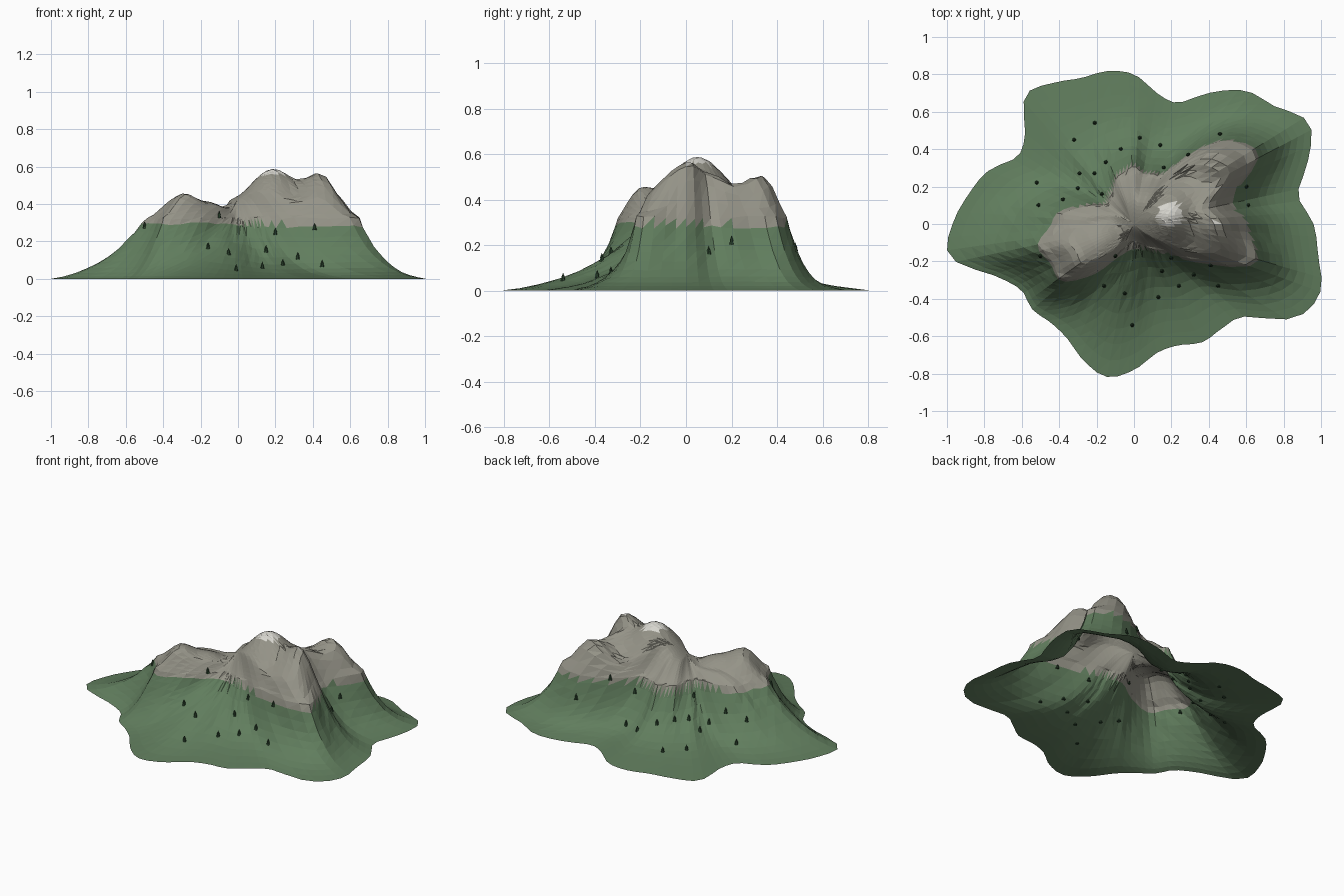
import bpy
import bmesh
import random
from math import atan2, cos, exp, hypot, pi, sin, tau
from mathutils import Matrix, Vector

random.seed(4)
cube = bpy.data.objects.get("Cube")
if cube:
    bpy.data.objects.remove(cube, do_unlink=True)


def make_material(name, color):
    mat = bpy.data.materials.new(name)
    mat.use_nodes = True
    mat.diffuse_color = (*color, 1)
    bsdf = mat.node_tree.nodes["Principled BSDF"]
    bsdf.inputs["Base Color"].default_value = (*color, 1)
    bsdf.inputs["Roughness"].default_value = 0.9
    return mat


grass = make_material("grass green", (0.118, 0.205, 0.11))
rock = make_material("grey rock", (0.30, 0.293, 0.245))
snow = make_material("pale snow", (0.68, 0.67, 0.62))
needles = make_material("dark pine green", (0.025, 0.06, 0.028))

# Radii in hundredths, one for every ten degrees counter-clockwise from +x:
# the outer edge of the land, and the line where grass gives way to rock
EDGE = [96, 89, 99, 108, 98, 93, 81, 69, 71, 80, 83, 83,
        87, 90, 76, 72, 83, 90, 97, 100, 80, 70, 71, 69,
        71, 78, 83, 78, 70, 69, 73, 73, 77, 100, 106, 100]
ROCK = [60, 52, 59, 74, 70, 50, 31, 28, 28, 30, 29, 26,
        22, 19, 18, 20, 28, 37, 41, 49, 49, 49, 46, 35,
        20, 14, 10, 10, 10, 12, 14, 18, 23, 39, 63, 65]
# Steepness of the grassy flank in hundredths, every thirty degrees
STEEPNESS = [285, 280, 380, 480, 480, 350,
             220, 180, 170, 240, 340, 300]
ROCK_LINE = 0.322

# Summits and shoulders: x, y, rise above the rock line, spread
SUMMITS = [(0.19, 0.05, 0.265, 0.14), (0.45, 0.03, 0.248, 0.15),
           (0.45, 0.33, 0.185, 0.125), (0.33, 0.17, 0.13, 0.09),
           (-0.31, -0.18, 0.14, 0.12), (-0.17, -0.09, 0.09, 0.10),
           (0.02, 0.13, 0.11, 0.13)]


def around(values, angle):
    """Smooth closed interpolation of values by angle."""
    pos = (angle % tau) / tau * len(values)
    i, f = int(pos), pos % 1
    a, b, c, d = (values[(i + k) % len(values)] / 100 for k in (-1, 0, 1, 2))
    return b + f / 2 * (c - a + f * (2*a - 5*b + 4*c - d + f * (3*(b - c) + d - a)))


def rock_radius(angle):
    return around(ROCK, angle) * (1 + 0.025 * sin(angle * 17))


def height(x, y):
    angle, r = atan2(y, x), hypot(x, y)
    inner, outer = rock_radius(angle), around(EDGE, angle)
    if r >= inner:  # concave grassy flank with a gently sloping foot
        left = 1 - min(1, (r - inner) / (outer - inner))
        return ROCK_LINE * (0.8 * left ** around(STEEPNESS, angle) + 0.2 * left)
    total = sum((h * exp(-((x - px) ** 2 + (y - py) ** 2) / (2 * s * s))) ** 4
                for px, py, h, s in SUMMITS)
    width = min(1, 0.17 / inner)
    rise = sin(pi / 2 * min(1, (1 - r / inner) / width))
    return ROCK_LINE + rise * max(0.05, total ** 0.25)


def finish(bm, name, materials):
    mesh = bpy.data.meshes.new(name)
    bm.to_mesh(mesh)
    bm.free()
    for mat in materials:
        mesh.materials.append(mat)
    obj = bpy.data.objects.new(name, mesh)
    bpy.context.collection.objects.link(obj)


# Mountain: an open sheet of faceted rings around the centre
SEGMENTS, INNER, OUTER = 90, 14, 10
bm = bmesh.new()
centre = bm.verts.new((0, 0, height(0, 0)))
rings = []
for k in range(1, INNER + OUTER + 1):
    ring = []
    for s in range(SEGMENTS):
        angle = tau * s / SEGMENTS
        inner, outer = rock_radius(angle), around(EDGE, angle)
        if k <= INNER:
            r = inner * k / INNER
        else:  # rings crowd towards the steep upper flank
            r = inner + (outer - inner) * ((k - INNER) / OUTER) ** 1.25
        x, y = r * cos(angle), r * sin(angle)
        z = height(x, y)
        if INNER <= k < INNER + OUTER:
            z += random.uniform(-0.025, 0.025) * z
        ring.append(bm.verts.new((x, y, z)))
    rings.append(ring)

for s in range(SEGMENTS):
    n = (s + 1) % SEGMENTS
    bm.faces.new((centre, rings[0][s], rings[0][n]))
    for near, far in zip(rings, rings[1:]):
        bm.faces.new((near[s], far[s], near[n]))
        bm.faces.new((near[n], far[s], far[n]))

# Colour bands by height: grass, rock, then snow on the highest crests
for face in bm.faces:
    z = face.calc_center_median().z
    face.material_index = 2 if z > 0.556 else 1 if z > 0.292 else 0
finish(bm, "mountain", [grass, rock, snow])

# Pine trees: two stacked cones each, on the lower slopes
TREES = [(-21, 54), (-32, 45), (3, 46), (14, 42), (29, 37), (46, 48),
         (-7, 40), (-15, 33), (-29, 27), (-21, 27), (-52, 22), (-30, 19),
         (-51, 10), (-38, 13), (-17, 16), (16, 30), (60, 20), (61, 10),
         (-50, -17), (-10, -17), (-16, -33), (-5, -37), (13, -39),
         (-1, -54), (24, -33), (45, -33), (32, -27), (15, -25),
         (20, -18), (41, -22)]


def add_cone(bm, base, lift, low, top, tall):
    bmesh.ops.create_cone(
        bm, cap_ends=True, segments=7, radius1=low, radius2=top, depth=tall,
        matrix=Matrix.Translation(base + Vector((0, 0, lift + tall / 2))))


bm = bmesh.new()
for tx, ty in TREES:
    x, y = tx / 100, ty / 100
    base = Vector((x, y, height(x, y)))
    add_cone(bm, base, -0.004, 0.012, 0.004, 0.024)
    add_cone(bm, base, 0.012, 0.009, 0, 0.022)
finish(bm, "pine_trees", [needles])
